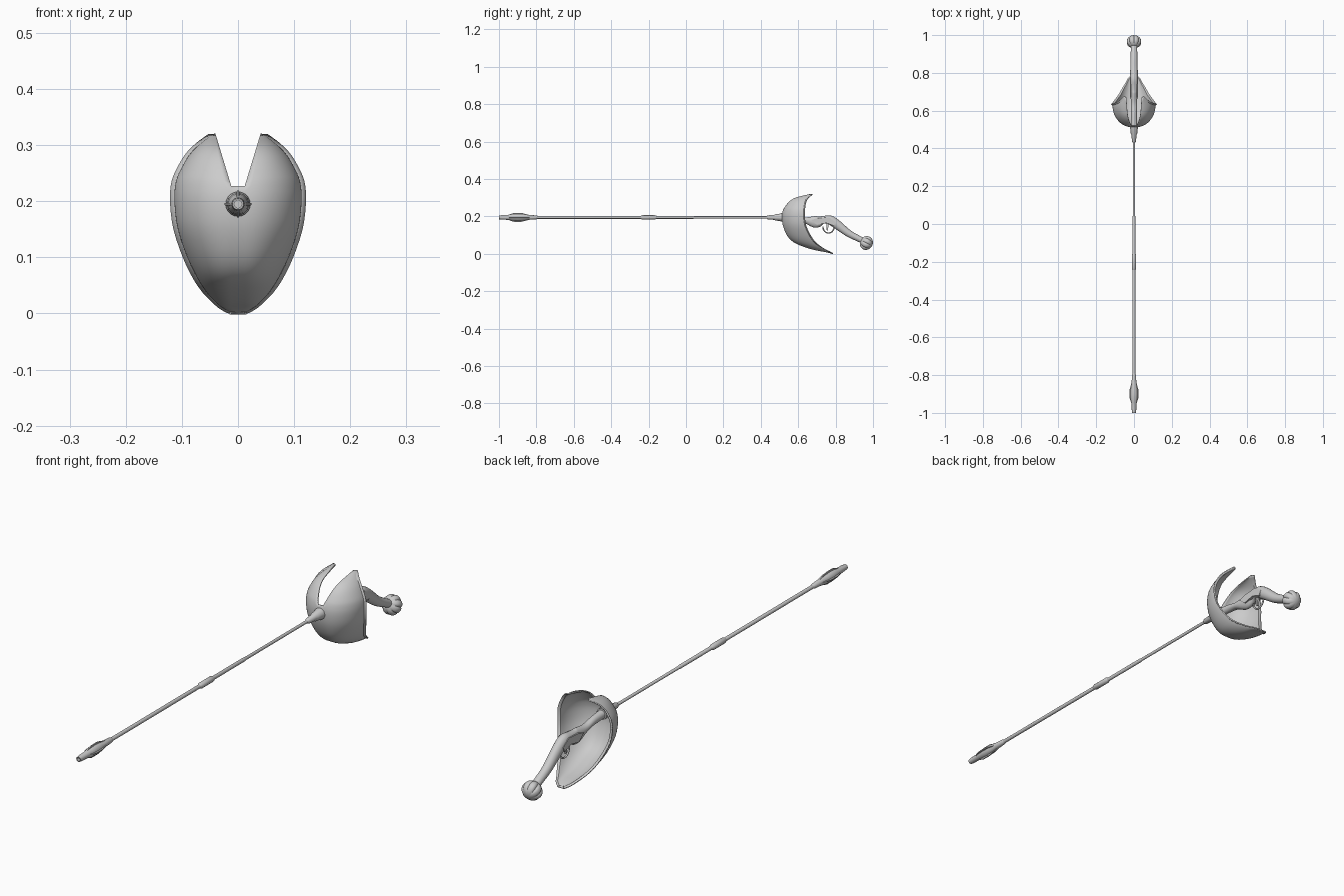
import bpy, bmesh
from math import sin, cos, pi, radians
from mathutils import Vector, Matrix

if "Cube" in bpy.data.objects:
    bpy.data.objects.remove(bpy.data.objects["Cube"])

AXIS_Z = 0.195


def finish(name, bm, angle=35):
    bmesh.ops.remove_doubles(bm, verts=bm.verts, dist=1e-5)
    bmesh.ops.recalc_face_normals(bm, faces=bm.faces)
    me = bpy.data.meshes.new(name)
    bm.to_mesh(me)
    bm.free()
    ob = bpy.data.objects.new(name, me)
    bpy.context.collection.objects.link(ob)
    bpy.ops.object.select_all(action='DESELECT')
    ob.select_set(True)
    bpy.context.view_layer.objects.active = ob
    bpy.ops.object.shade_smooth_by_angle(angle=radians(angle))
    return ob


def skin(bm, rings, cap=True):
    vr = [[bm.verts.new(p) for p in r] for r in rings]
    n = len(vr[0])
    for a, b in zip(vr, vr[1:]):
        for i in range(n):
            bm.faces.new((a[i], a[(i + 1) % n], b[(i + 1) % n], b[i]))
    if cap:
        bm.faces.new(vr[0])
        bm.faces.new(vr[-1])


def lathe(name, prof, n=16, angle=35):
    """Turn (y, radius) points around the blade axis."""
    bm = bmesh.new()
    skin(bm, [[(r * cos(2 * pi * i / n), y, AXIS_Z + r * sin(2 * pi * i / n))
               for i in range(n)] for y, r in prof])
    return finish(name, bm, angle)


def smooth_rows(rows, k):
    """Catmull-Rom interpolation of table rows."""
    out = []
    for i in range(len(rows) - 1):
        p = [rows[max(0, min(len(rows) - 1, i + d))] for d in (-1, 0, 1, 2)]
        for j in range(k):
            t = j / k
            out.append([0.5 * (2 * b + (c - a) * t + (2 * a - 5 * b + 4 * c - d) * t * t
                               + (3 * b - a - 3 * c + d) * t ** 3) for a, b, c, d in zip(*p)])
    return out + [list(rows[-1])]


# Blade rod, sleeves and collar
lathe("blade_rod", [(-0.82, .0075), (0.04, .0075), (0.045, .006), (0.46, .006)], 12)
lathe("blade_sleeve", [(-.245, .007), (-.235, .0115), (-.165, .0115), (-.155, .007)], 12)
lathe("guard_collar", [(.43, .006), (.438, .011), (.47, .013), (.478, .017), (.50, .019),
                       (.508, .022), (.53, .022)], 20)

# Hollow-ended blade tip with four ridges
lathe("blade_tip", [(-.975, .007), (-1, .007), (-1, .010), (-.985, .012), (-.955, .013), (-.93, .018),
                    (-.90, .020), (-.87, .018), (-.835, .0125), (-.80, .0105), (-.79, .007)], 12)
bm = bmesh.new()
for q in range(4):
    m = Matrix.Translation((0, 0, AXIS_Z)) @ Matrix.Rotation(q * pi / 2, 4, 'Y')
    ridge = [(-.955, .012), (-.92, .024), (-.88, .024), (-.835, .012)]
    skin(bm, [[m @ Vector((-.004, y, .008)), m @ Vector((-.002, y, r)),
               m @ Vector((.002, y, r)), m @ Vector((.004, y, .008))] for y, r in ridge])
finish("tip_ridges", bm)

# Shell guard: rows of (z, front y, rim y, rim x), notched at the top
K, COLS, NOTCH = 3, 14, 8
rows = smooth_rows([
    (.004, .777, .781, .010), (.012, .745, .767, .026), (.022, .690, .745, .038),
    (.040, .630, .715, .055), (.065, .575, .684, .071), (.100, .542, .660, .088),
    (.150, .521, .637, .105), (.195, .515, .630, .111), (.227, .519, .630, .110),
    (.250, .531, .632, .103), (.280, .556, .638, .086), (.300, .592, .650, .067),
    (.318, .668, .672, .043)], K)
bm = bmesh.new()
for side in (-1, 1):
    grid = []
    for z, yf, yr, xr in rows:
        xs = min(.4 * xr, .012) if z < .2271 else min(.012 + (z - .227) * .31, xr - .002)
        row = []
        for c in range(COLS + 1):
            t = c / COLS * pi / 2
            row.append((side * (xs + (xr - xs) * sin(t)), yr - (yr - yf) * cos(t), z))
        # flared rim band
        low = max(0, 1 - z / .06)
        row.append((side * (xr + .009 * (1 - .6 * low)), yr + .004, z - .004 * low))
        grid.append([bm.verts.new(p) for p in row])
    for a, b in zip(grid, grid[1:]):
        for i in range(COLS + 1):
            bm.faces.new((a[i], a[i + 1], b[i + 1], b[i]))
    if side < 0:
        left = grid
    else:
        for i in range(NOTCH * K):
            bm.faces.new((left[i][0], grid[i][0], grid[i + 1][0], left[i + 1][0]))
        bm.faces.new((left[0][0], left[0][-1], grid[0][-1], grid[0][0]))
guard = finish("shell_guard", bm, 40)
sol = guard.modifiers.new("thickness", 'SOLIDIFY')
sol.thickness = .005
sol.offset = 0

# Bent pistol grip: stations of (y, z, half height, half width)
st = smooth_rows([(.515, .195, .017, .017), (.58, .190, .016, .015), (.63, .181, .014, .016),
                  (.68, .172, .029, .018), (.705, .172, .030, .019), (.735, .182, .020, .020),
                  (.77, .181, .024, .021), (.81, .155, .024, .020), (.87, .109, .019, .018),
                  (.93, .078, .016, .017), (.965, .060, .016, .017)], 4)
bm = bmesh.new()
rings = []
for i, (y, z, h, w) in enumerate(st):
    a, b = st[max(0, i - 1)], st[min(len(st) - 1, i + 1)]
    d = Vector((0, b[0] - a[0], b[1] - a[1])).normalized()
    up = Vector((0, -d.z, d.y))
    rings.append([Vector((w * cos(k * pi / 10), y, z)) + up * h * sin(k * pi / 10)
                  for k in range(20)])
skin(bm, rings)
finish("grip", bm, 50)

# Raised side panels on the grip
bm = bmesh.new()
for s in (-1, 1):
    pts = [(.67, .180), (.70, .190), (.765, .195), (.80, .170), (.79, .150), (.75, .165), (.70, .155)]
    skin(bm, [[(s * x, y, z) for y, z in pts] for x in (.010, .0215)])
finish("grip_panels", bm)

# Trigger bow and trigger
cu = bpy.data.curves.new("trigger_bow", 'CURVE')
cu.dimensions = '3D'
cu.bevel_depth = .0035
sp = cu.splines.new('POLY')
sp.points.add(12)
for i, p in enumerate(sp.points):
    t = pi + i / 12 * pi
    p.co = (0, .762 + .030 * cos(t), .145 + .034 * sin(t), 1)
bpy.context.collection.objects.link(bpy.data.objects.new("trigger_bow", cu))
bm = bmesh.new()
skin(bm, [[(x, .75, .165), (x, .764, .165), (x, .758, .125), (x, .752, .127)] for x in (-.004, .004)])
finish("trigger", bm)

# Lobed pommel aligned with the grip
bm = bmesh.new()
bmesh.ops.create_uvsphere(bm, u_segments=48, v_segments=20, radius=1)
for v in bm.verts:
    ang = Vector((v.co.x, v.co.y, 0))
    f = 1
    if ang.length > 1e-4:
        a = Vector((1, 0, 0)).angle(ang)
        f = 1 - .13 * (1 - abs(sin(a * 4))) ** 2 * ang.length
    v.co = Vector((v.co.x * f * .039, v.co.y * f * .039, v.co.z * .034))
bmesh.ops.rotate(bm, verts=bm.verts, matrix=Matrix.Rotation(radians(-118), 3, 'X'))
bmesh.ops.translate(bm, verts=bm.verts, vec=(0, .9645, .058))
finish("pommel", bm, 40)
